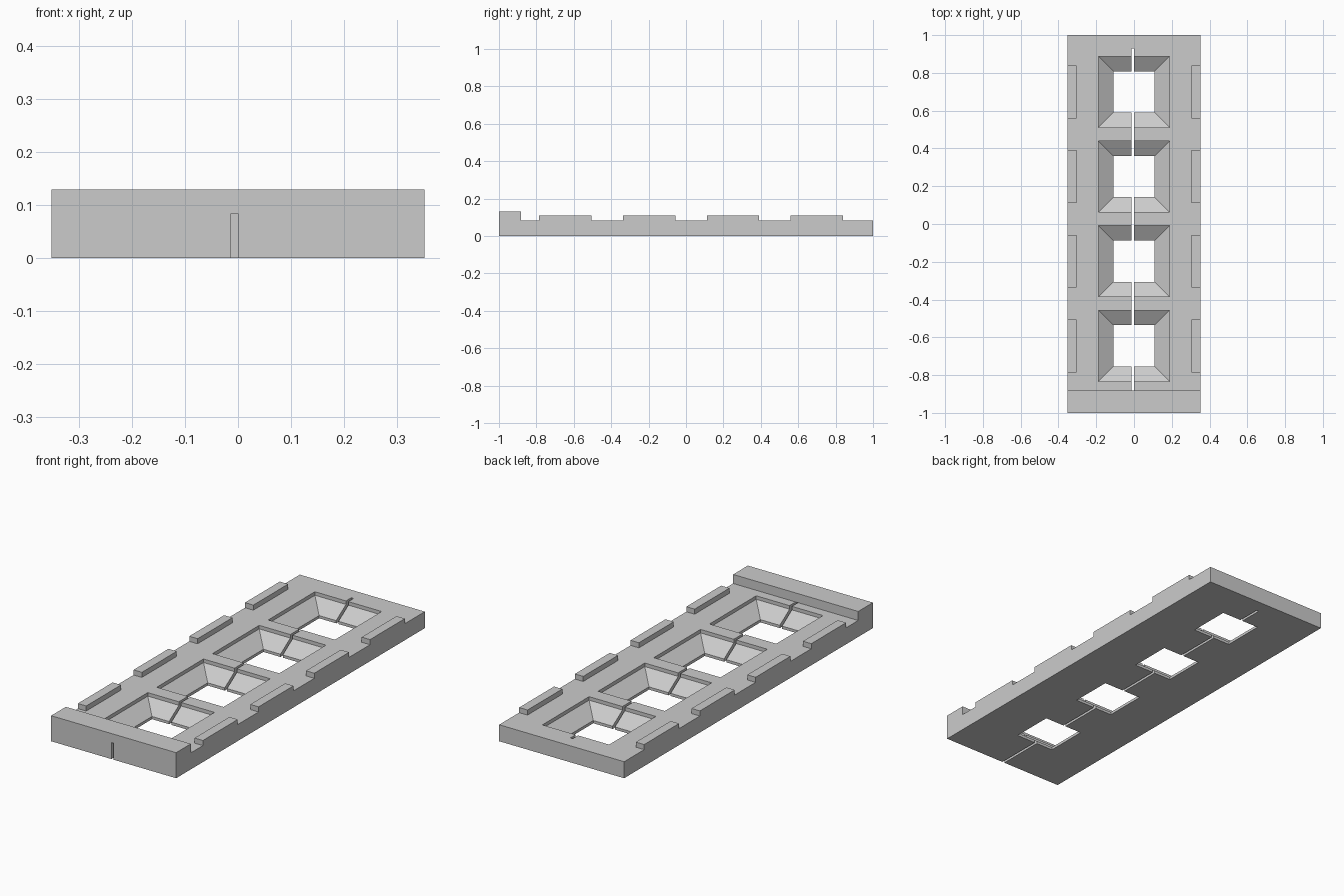
import bpy
import bmesh

cube = bpy.data.objects.get("Cube")
if cube:
    bpy.data.objects.remove(cube, do_unlink=True)

HALF_W, DECK, LIP, TAB = 0.352, 0.084, 0.13, 0.11
CENTRES = [-0.645 + 0.448 * i for i in range(4)]

grey = bpy.data.materials.new("plain grey")
grey.use_nodes = True
colour = (0.6, 0.6, 0.6, 1)
grey.diffuse_color = colour
grey.node_tree.nodes["Principled BSDF"].inputs["Base Color"].default_value = colour


def loft(name, rings):
    """Solid through stacked rectangles given as (x0, x1, y0, y1, z)."""
    bm = bmesh.new()
    loops = [[bm.verts.new(p) for p in ((a, c, z), (b, c, z), (b, d, z), (a, d, z))]
             for a, b, c, d, z in rings]
    for low, high in zip(loops, loops[1:]):
        for i in range(4):
            j = (i + 1) % 4
            bm.faces.new((low[i], low[j], high[j], high[i]))
    bm.faces.new(loops[0][::-1])
    bm.faces.new(loops[-1])
    bmesh.ops.recalc_face_normals(bm, faces=bm.faces)
    mesh = bpy.data.meshes.new(name)
    bm.to_mesh(mesh)
    bm.free()
    mesh.materials.append(grey)
    obj = bpy.data.objects.new(name, mesh)
    bpy.context.collection.objects.link(obj)
    return obj


def box(name, x0, x1, y0, y1, z0, z1):
    return loft(name, [(x0, x1, y0, y1, z0), (x0, x1, y0, y1, z1)])


def combine(target, tool, operation):
    """Apply a boolean and discard the helper."""
    mod = target.modifiers.new(operation, 'BOOLEAN')
    mod.object, mod.operation, mod.solver = tool, operation, 'EXACT'
    bpy.context.view_layer.objects.active = target
    bpy.ops.object.modifier_apply(modifier=mod.name)
    bpy.data.objects.remove(tool, do_unlink=True)


# Base slab with raised front lip
tray = box("tray", -HALF_W, HALF_W, -1, 1, 0, DECK)
combine(tray, box("front_lip", -HALF_W, HALF_W, -1, -0.882, 0.04, LIP), 'UNION')

# Raised edge tabs on both sides, beside each well
for y in CENTRES:
    for x0, x1 in ((-HALF_W, -0.305), (0.305, HALF_W)):
        combine(tray, box("edge_tab", x0, x1, y - 0.14, y + 0.14, 0.04, TAB), 'UNION')

# Funnel wells: upright rim, sloping walls, upright square throat
for y in CENTRES:
    section = ((0.109, -0.05), (0.109, 0.014), (0.188, 0.066), (0.188, 0.2))
    rings = [(-h, h, y - h, y + h, z) for h, z in section]
    combine(tray, loft("well_cutter", rings), 'DIFFERENCE')

# Long narrow slit running under the lip and through the lands
combine(tray, box("slit_cutter", -0.013, 0, -1.1, 0.93, -0.05, DECK + 0.0002), 'DIFFERENCE')
